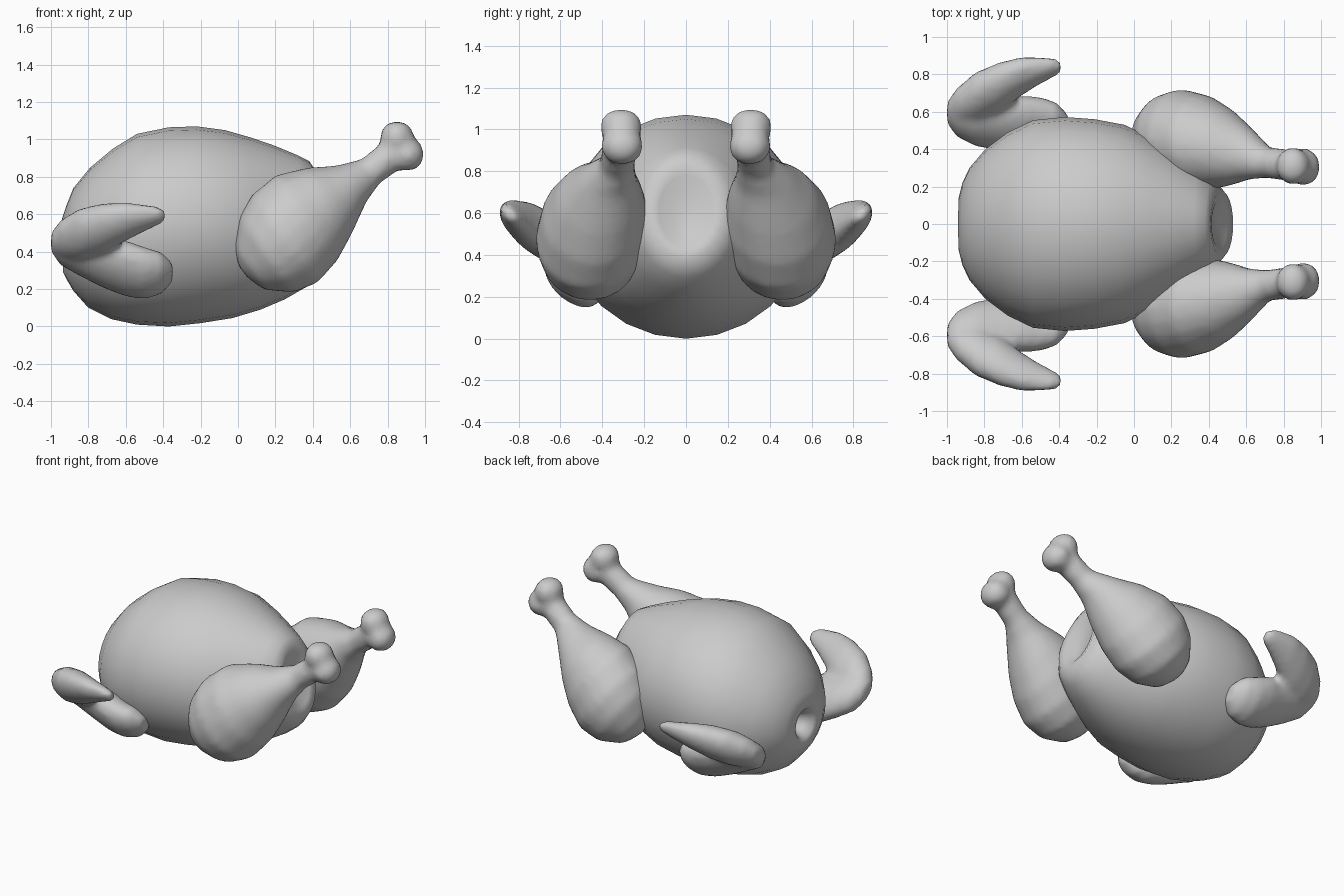
import bpy, bmesh
from math import sin, cos, pi
from mathutils import Vector

if "Cube" in bpy.data.objects:
    bpy.data.objects.remove(bpy.data.objects["Cube"])


def loft(bm, sections, sides=20):
    """Skin elliptical rings given as (centre, half axis u, half axis v), closed by fans."""
    rings = []
    for c, u, v in sections:
        c, u, v = Vector(c), Vector(u), Vector(v)
        rings.append([bm.verts.new(c + u * cos(2 * pi * i / sides) + v * sin(2 * pi * i / sides))
                      for i in range(sides)])
    for a, b in zip(rings, rings[1:]):
        for i in range(sides):
            j = (i + 1) % sides
            bm.faces.new((a[i], a[j], b[j], b[i]))
    for ring, (c, _, _) in ((rings[0], sections[0]), (rings[-1], sections[-1])):
        pole = bm.verts.new(c)
        for i in range(sides):
            bm.faces.new((pole, ring[i], ring[(i + 1) % sides]))


def finish(name, bm, side=1, voxel=0):
    if side < 0:
        bmesh.ops.scale(bm, vec=(1, -1, 1), verts=bm.verts)
    bmesh.ops.recalc_face_normals(bm, faces=bm.faces)
    for f in bm.faces:
        f.smooth = True
    mesh = bpy.data.meshes.new(name)
    bm.to_mesh(mesh)
    bm.free()
    ob = bpy.data.objects.new(name, mesh)
    bpy.context.collection.objects.link(ob)
    if voxel:
        # fuse overlapping pieces into one fleshy skin
        m = ob.modifiers.new("fuse", 'REMESH')
        m.mode, m.voxel_size, m.use_smooth_shade = 'VOXEL', voxel, True
        s = ob.modifiers.new("soften", 'SMOOTH')
        s.factor, s.iterations = 0.5, 5
    return ob


def span(top, bottom, y, half_width):
    """Section defined by its top and bottom points in the side view."""
    t, b = Vector((top[0], y, top[1])), Vector((bottom[0], y, bottom[1]))
    return (t + b) / 2, (0, half_width, 0), (t - b) / 2


# Body: neck hollow at the left end, sloping dented vent at the right end
body = [
    ((-.80, .47), (-.80, .39), .04),
    ((-.87, .50), (-.87, .36), .07),
    ((-.925, .53), (-.925, .33), .10),
    ((-.94, .58), (-.935, .29), .14),
    ((-.92, .64), (-.915, .25), .22),
    ((-.88, .74), (-.88, .19), .30),
    ((-.79, .85), (-.80, .10), .40),
    ((-.67, .95), (-.68, .04), .49),
    ((-.54, 1.03), (-.54, .01), .555),
    ((-.37, 1.065), (-.37, 0), .572),
    ((-.22, 1.07), (-.20, .018), .56),
    ((-.07, 1.05), (-.03, .045), .53),
    ((.07, 1.01), (.12, .09), .46),
    ((.20, .965), (.25, .145), .38),
    ((.32, .915), (.38, .22), .30),
    ((.38, .885), (.47, .29), .24),
    ((.41, .84), (.53, .38), .175),
    ((.415, .78), (.50, .44), .13),
    ((.41, .70), (.45, .50), .07),
]
bm = bmesh.new()
loft(bm, [span(t, b, 0, w) for t, b, w in body], 24)
finish("body", bm)

# Legs: top point, bottom point, y centre, half width
leg = [
    ((.0, .33), (.05, .26), .46, .05),
    ((-.02, .43), (.14, .195), .46, .14),
    ((.005, .585), (.30, .18), .46, .23),
    ((.075, .705), (.43, .235), .455, .267),
    ((.20, .81), (.535, .355), .435, .257),
    ((.37, .85), (.61, .495), .41, .21),
    ((.52, .86), (.69, .67), .375, .14),
    ((.66, .895), (.76, .765), .33, .085),
    ((.72, .945), (.825, .81), .32, .085),
    ((.79, 1.0), (.89, .87), .31, .085),
]
# Knuckles at the leg end: x, y, z, radius
knuckles = [(.85, .31, 1.01, .093), (.905, .305, .92, .093)]

# Wings: x, y, z, half extent of the two folded limbs
forearm = [(-1.0, .60, .45, .05), (-.95, .62, .465, .10), (-.85, .67, .49, .135),
           (-.72, .73, .525, .13), (-.60, .79, .56, .10), (-.50, .82, .58, .07),
           (-.43, .835, .59, .05), (-.39, .84, .59, .03)]
upper_arm = [(-1.0, .59, .45, .05), (-.95, .57, .43, .10), (-.85, .54, .395, .12),
             (-.72, .53, .345, .135), (-.60, .535, .31, .145), (-.50, .54, .285, .135),
             (-.41, .535, .285, .11), (-.35, .53, .29, .05)]

for side, tag in ((-1, "front"), (1, "back")):
    bm = bmesh.new()
    loft(bm, [span(*s) for s in leg])
    for x, y, z, r in knuckles:
        loft(bm, [((x, y, z - r * cos(a * pi / 8)), (r * sin(a * pi / 8), 0, 0),
                   (0, r * 1.12 * sin(a * pi / 8), 0)) for a in range(1, 8)], 16)
    finish(tag + "_leg", bm, side, .025)

    bm = bmesh.new()
    for limb in (forearm, upper_arm):
        # flattened ellipses leaning outwards
        loft(bm, [((x, y, z), Vector((0, 1, 1)) * h * .88, Vector((0, -1, 1)) * h * .55)
                  for x, y, z, h in limb])
    finish(tag + "_wing", bm, side, .022)
